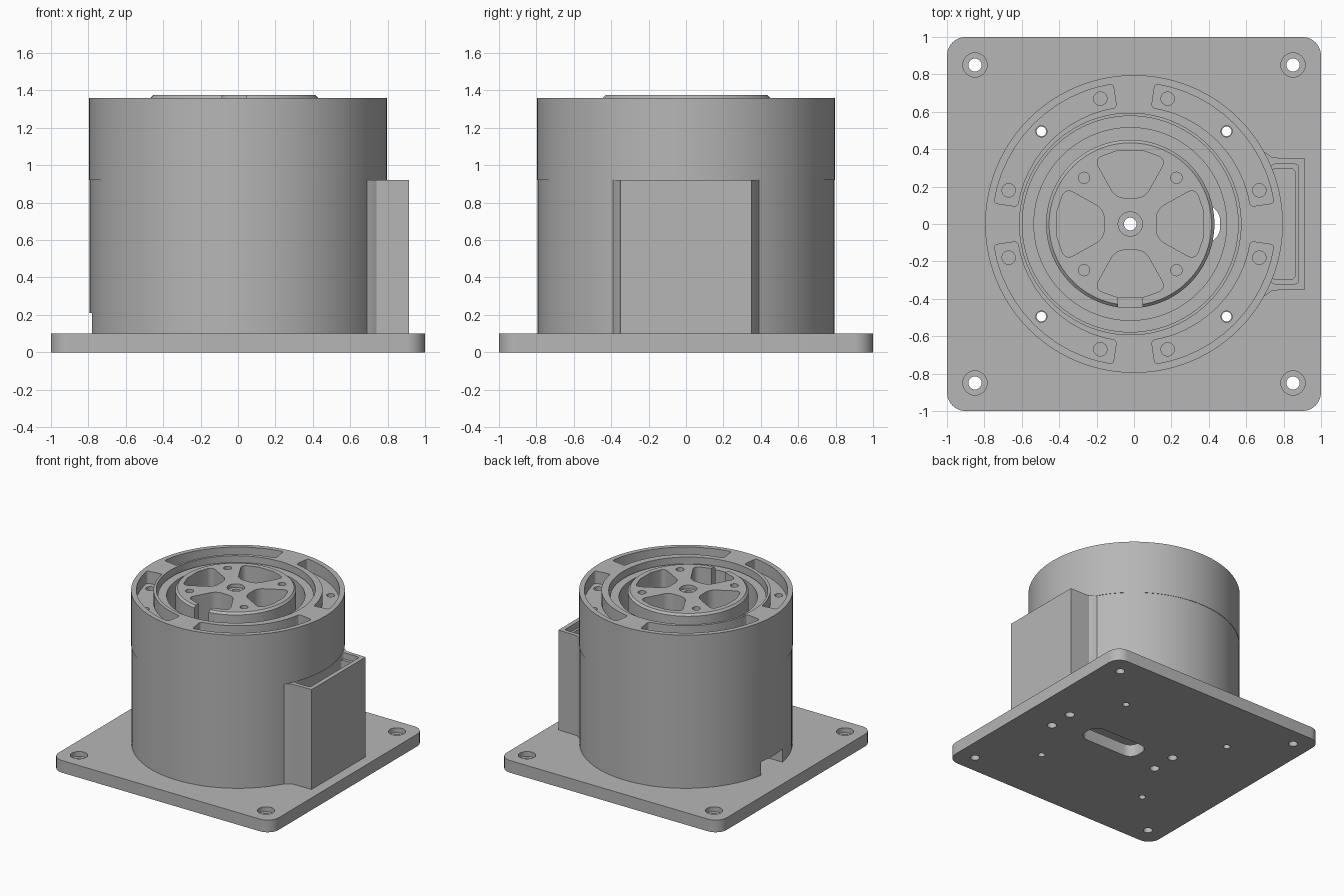
import bpy, bmesh, math
from math import sin, cos, radians

if "Cube" in bpy.data.objects:
    bpy.data.objects.remove(bpy.data.objects["Cube"], do_unlink=True)

GREY = (0.47, 0.47, 0.47, 1)
mat = bpy.data.materials.new("light grey")
mat.use_nodes = True
mat.diffuse_color = GREY
mat.node_tree.nodes["Principled BSDF"].inputs["Base Color"].default_value = GREY

CX = -0.02          # centre of the rotating core
TOP = 1.36          # top of the housing
FLOOR = 0.1         # top of the base plate


def circle(r, x=0, y=0, n=96):
    return [(x + r * cos(2 * math.pi * i / n), y + r * sin(2 * math.pi * i / n)) for i in range(n)]


def rect(x0, x1, y0, y1):
    return [(x0, y0), (x1, y0), (x1, y1), (x0, y1)]


def sector(r0, r1, a0, a1, n_out, n_in, x=0):
    def arc(r, a, b, n):
        angles = [radians(a + (b - a) * i / n) for i in range(n + 1)]
        return [(x + r * cos(t), r * sin(t)) for t in angles]
    return arc(r1, a0, a1, n_out) + arc(r0, a1, a0, n_in)


def prism(name, points, z0, z1, corner=0):
    """Extrude an outline, rounding its sharp upright edges."""
    bm = bmesh.new()
    face = bm.faces.new([bm.verts.new((x, y, z0)) for x, y in points])
    ext = bmesh.ops.extrude_face_region(bm, geom=[face])
    for v in ext["geom"]:
        if isinstance(v, bmesh.types.BMVert):
            v.co.z = z1
    bmesh.ops.recalc_face_normals(bm, faces=bm.faces)
    if corner:
        edges = [e for e in bm.edges if abs(e.verts[0].co.z - e.verts[1].co.z) > 1e-5
                 and e.calc_face_angle() > radians(35)]
        bmesh.ops.bevel(bm, geom=edges, offset=corner, segments=8, profile=0.5, affect='EDGES')
    mesh = bpy.data.meshes.new(name)
    bm.to_mesh(mesh)
    bm.free()
    mesh.materials.append(mat)
    obj = bpy.data.objects.new(name, mesh)
    bpy.context.collection.objects.link(obj)
    return obj


def cut(target, points, z0, z1, corner=0):
    """Cut a prism out of the target and apply the result."""
    tool = prism("cutter", points, z0, z1, corner)
    tool.hide_render = True
    mod = target.modifiers.new("cut", 'BOOLEAN')
    mod.operation, mod.solver, mod.object = 'DIFFERENCE', 'EXACT', tool
    graph = bpy.context.evaluated_depsgraph_get()
    mesh = bpy.data.meshes.new_from_object(target.evaluated_get(graph))
    target.modifiers.clear()
    target.data = mesh
    bpy.data.objects.remove(tool, do_unlink=True)


def hole(target, x, y, r, z0, z1):
    cut(target, circle(r, x, y, 32), z0, z1)


SIGNS = [(sx, sy) for sx in (-1, 1) for sy in (-1, 1)]

# Base plate with screw holes and cable slot
plate = prism("base_plate", rect(-1, 1, -1, 1), 0, FLOOR, 0.1)
for sx, sy in SIGNS:
    hole(plate, 0.85 * sx, 0.85 * sy, 0.035, -0.1, 0.2)
    hole(plate, 0.85 * sx, 0.85 * sy, 0.065, 0.06, 0.2)
    hole(plate, 0.495 * sx, 0.495 * sy, 0.026, -0.1, 0.2)
    hole(plate, 0.215 + 0.505 * sx, 0.105 * sy, 0.036, -0.1, 0.06)
cut(plate, rect(-0.06, 0.46, -0.1, 0.1), -0.1, 0.2, 0.08)

# Lower housing with a cable notch at its foot
lower = prism("lower_housing", circle(0.793), FLOOR, 0.92)
cut(lower, circle(0.592, CX), 0, 2)
cut(lower, rect(-1, -0.55, -0.14, 0.14), 0, 0.21)

# Upper housing with four curved pockets
upper = prism("upper_housing", circle(0.796), 0.92, TOP)
cut(upper, circle(0.592, CX), 0, 2)
for k in range(4):
    cut(upper, sector(0.63, 0.757, 8.5 + 90 * k, 81.5 + 90 * k, 12, 12), TOP - 0.1, 2, 0.018)
for sx, sy in SIGNS:
    for body in (lower, upper):
        hole(body, 0.495 * sx, 0.495 * sy, 0.03, 0, 2)
    for x, y in ((0.67, 0.18), (0.18, 0.67)):
        hole(upper, x * sx, y * sy, 0.036, TOP - 0.2, 2)

# Connector box with stepped open top
box = prism("connector_box", [(0.65, -0.4), (0.69, -0.39), (0.74, -0.355), (0.915, -0.35),
                              (0.915, 0.35), (0.74, 0.355), (0.69, 0.39), (0.65, 0.4)], FLOOR, 0.92)
for body in (box, lower):
    cut(body, rect(0.735, 0.88, -0.32, 0.32), 0.87, 0.919 if body is lower else 1, 0.02)
    cut(body, rect(0.735, 0.86, -0.295, 0.295), 0.42, 0.9, 0.02)

# Inner ring around the core
ring = prism("inner_ring", circle(0.58, CX), FLOOR, 1.31)
cut(ring, circle(0.515, CX), 0, 2)

# Rotor with chamfered rim, spoke pockets and bolt holes
rotor = prism("rotor", circle(0.45, CX), 0.25, 1.375)
bm = bmesh.new()
bm.from_mesh(rotor.data)
rim = [e for e in bm.edges if all(v.co.z > 1.37 for v in e.verts)]
bmesh.ops.bevel(bm, geom=rim, offset=0.016, segments=1, affect='EDGES')
bm.to_mesh(rotor.data)
bm.free()
for a in (0, 90, 180, 270):
    depth = 0.3 if a == 270 else 0.2
    cut(rotor, sector(0.16, 0.398, a - 29, a + 29, 3, 1, CX), 1.375 - depth, 2, 0.045)
for sx, sy in SIGNS:
    hole(rotor, CX + 0.247 * sx, 0.247 * sy, 0.03, 1.2, 2)
hole(rotor, CX, 0, 0.065, 1.345, 2)
hole(rotor, CX, 0, 0.034, 0, 2)

# Wire notch through the front of the rotor rim
cut(rotor, rect(CX - 0.065, CX + 0.065, -0.6, -0.36), 1.2, 2)

# Smooth curved walls, keep crisp edges
for obj in (plate, lower, upper, box, ring, rotor):
    bpy.ops.object.select_all(action='DESELECT')
    obj.select_set(True)
    bpy.context.view_layer.objects.active = obj
    bpy.ops.object.shade_smooth_by_angle(angle=radians(30))
